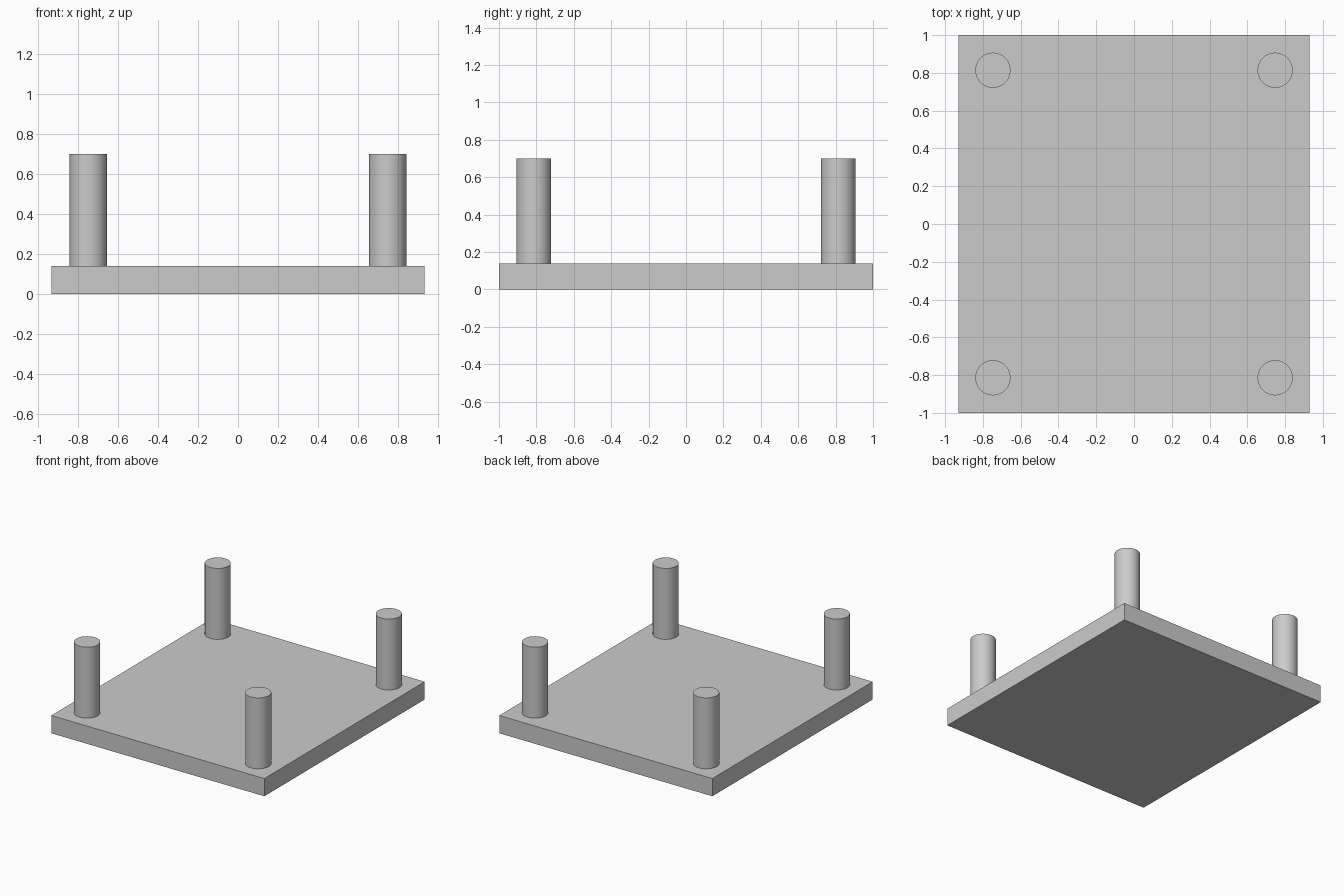
import bpy

cube = bpy.data.objects.get("Cube")
if cube:
    bpy.data.objects.remove(cube, do_unlink=True)

WIDTH, DEPTH, THICK = 1.86, 2.0, 0.14
PEG_RADIUS, PEG_TOP = 0.093, 0.70
PEG_X, PEG_Y = 0.747, 0.814

# Single plain grey
grey = bpy.data.materials.new("plain_grey")
grey.use_nodes = True
colour = (0.6, 0.6, 0.6, 1.0)
grey.diffuse_color = colour
grey.node_tree.nodes["Principled BSDF"].inputs["Base Color"].default_value = colour


def finish(name):
    obj = bpy.context.object
    obj.name = obj.data.name = name
    obj.data.materials.append(grey)
    return obj


# Flat base plate
bpy.ops.mesh.primitive_cube_add(size=1, location=(0, 0, THICK / 2))
base = finish("base_plate")
base.scale = (WIDTH, DEPTH, THICK)
bpy.ops.object.transform_apply(location=False, rotation=False, scale=True)

# Four round pegs standing on the plate near its corners
for y_name, sy in (("front", -1), ("back", 1)):
    for x_name, sx in (("right", -1), ("left", 1)):
        bpy.ops.mesh.primitive_cylinder_add(
            vertices=64, radius=PEG_RADIUS, depth=PEG_TOP - THICK,
            location=(sx * PEG_X, sy * PEG_Y, (PEG_TOP + THICK) / 2))
        finish(f"{y_name}_{x_name}_peg")
        bpy.ops.object.shade_smooth_by_angle()
